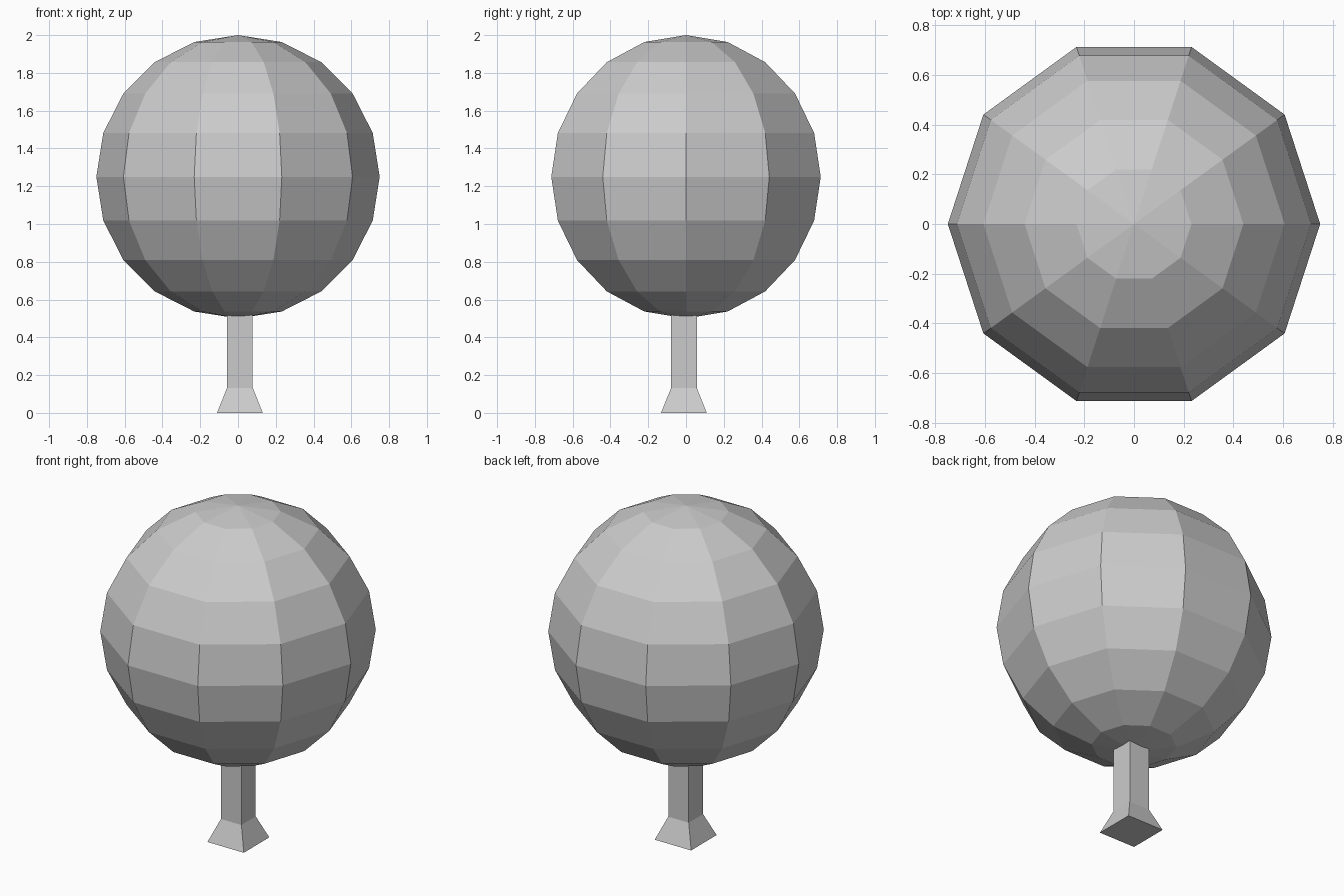
import bpy, bmesh
from math import sin, cos, pi

if "Cube" in bpy.data.objects:
    bpy.data.objects.remove(bpy.data.objects["Cube"])


def finish(name, bm):
    bmesh.ops.recalc_face_normals(bm, faces=bm.faces)
    mesh = bpy.data.meshes.new(name)
    bm.to_mesh(mesh)
    bm.free()
    obj = bpy.data.objects.new(name, mesh)
    bpy.context.collection.objects.link(obj)
    return obj


def bridge(bm, loops):
    for a, b in zip(loops, loops[1:]):
        n = len(a)
        for i in range(n):
            j = (i + 1) % n
            bm.faces.new((a[i], a[j], b[j], b[i]))


# Faceted round crown: 10 segments, 10 rings, a corner on the x axis
R, CZ, N = 0.75, 1.25, 10
bm = bmesh.new()
rings = []
for k in range(1, N):
    t = pi * k / N
    rings.append([bm.verts.new((R * sin(t) * cos(2 * pi * i / N),
                                R * sin(t) * sin(2 * pi * i / N),
                                CZ - R * cos(t))) for i in range(N)])
bridge(bm, rings)
for ring, z in ((rings[0], CZ - R), (rings[-1], CZ + R)):
    pole = bm.verts.new((0, 0, z))
    for i in range(N):
        bm.faces.new((ring[i], ring[(i + 1) % N], pole))
finish("crown", bm)

# Square trunk with a flared foot, slightly off centre
bm = bmesh.new()
loops = []
for half, z in ((0.121, 0), (0.068, 0.132), (0.068, 0.55)):
    loops.append([bm.verts.new((0.01 + sx * half, -0.011 + sy * half, z))
                  for sx, sy in ((-1, -1), (1, -1), (1, 1), (-1, 1))])
bridge(bm, loops)
bm.faces.new(loops[0])
bm.faces.new(loops[-1])
finish("trunk", bm)
